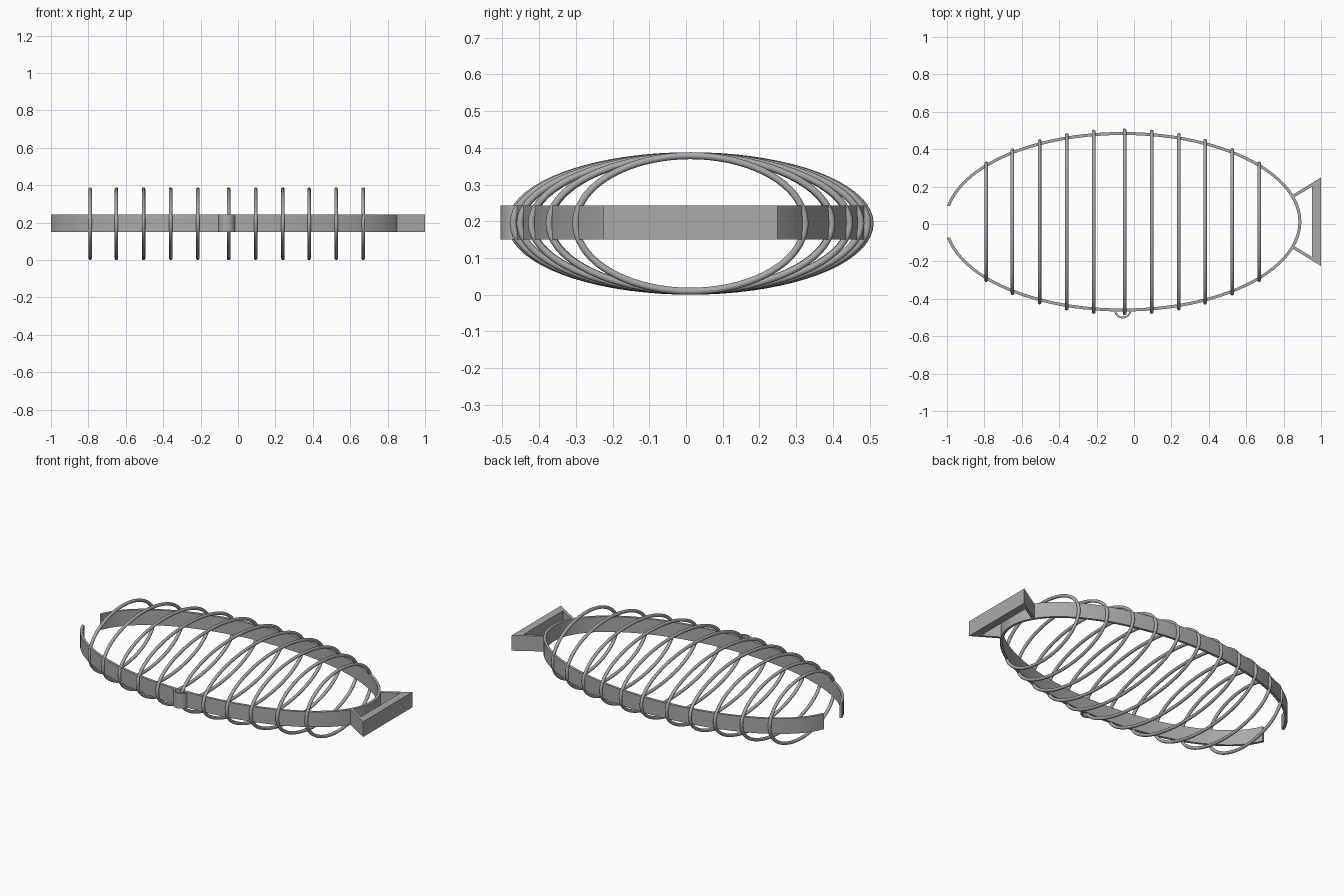
import bpy, bmesh
from math import sin, cos, pi, sqrt, radians
from mathutils import Vector

cube = bpy.data.objects.get("Cube")
if cube:
    bpy.data.objects.remove(cube, do_unlink=True)

CX, CY, CZ = -0.06, 0.012, 0.194     # centre of the oval
A, B = 0.955, 0.48                   # outer half sizes of the band
Z0, Z1 = 0.15, 0.243                 # band bottom and top

metal = bpy.data.materials.new("grey metal")
metal.use_nodes = True
grey = (0.4, 0.4, 0.4, 1)
metal.diffuse_color = grey
metal.node_tree.nodes["Principled BSDF"].inputs["Base Color"].default_value = grey


def skin(name, rings, closed):
    """Joins matching closed cross-sections into one surface."""
    bm = bmesh.new()
    rows = [[bm.verts.new(p) for p in ring] for ring in rings]
    n = len(rows[0])
    for i in range(len(rows) if closed else len(rows) - 1):
        a, b = rows[i], rows[(i + 1) % len(rows)]
        for k in range(n):
            m = (k + 1) % n
            bm.faces.new((a[k], a[m], b[m], b[k]))
    if not closed:
        bm.faces.new(rows[0])
        bm.faces.new(rows[-1][::-1])
    bmesh.ops.recalc_face_normals(bm, faces=bm.faces)
    mesh = bpy.data.meshes.new(name)
    bm.to_mesh(mesh)
    bm.free()
    mesh.materials.append(metal)
    obj = bpy.data.objects.new(name, mesh)
    bpy.context.collection.objects.link(obj)
    bpy.ops.object.select_all(action="DESELECT")
    obj.select_set(True)
    bpy.context.view_layer.objects.active = obj
    bpy.ops.object.shade_smooth_by_angle(angle=radians(35))
    return obj


def strip(name, outer, inner, closed=False):
    """Upright strip between two plan outlines."""
    rings = [[(*o, Z0), (*o, Z1), (*i, Z1), (*i, Z0)] for o, i in zip(outer, inner)]
    return skin(name, rings, closed)


def arc(cx, cy, rx, ry, start, end, steps):
    angles = [start + (end - start) * i / steps for i in range(steps + 1)]
    return [(cx + rx * cos(t), cy + ry * sin(t)) for t in angles]


# Oval band, open at its left end
gap = pi - 0.18
strip("oval_band", arc(CX, CY, A, B, -gap, gap, 96),
      arc(CX, CY, A - 0.016, B - 0.016, -gap, gap, 96))

# Small half loop on the front of the band
strip("front_loop", arc(CX, -0.462, 0.045, 0.043, pi, 2 * pi, 20),
      arc(CX, -0.462, 0.035, 0.033, pi, 2 * pi, 20))

# Flared frame at the right end
strip("end_plate", [(1, CY - 0.237), (1, CY + 0.237)],
      [(0.953, CY - 0.208), (0.953, CY + 0.208)])
for side, label in ((1, "back"), (-1, "front")):
    strip(label + "_end_arm",
          [(0.845, CY + side * 0.142), (0.96, CY + side * 0.212)],
          [(0.852, CY + side * 0.128), (0.96, CY + side * 0.193)])

# Round wire ribs, flattened ellipses that follow the oval
R = 0.0095
for number, x in enumerate((-0.79, -0.65, -0.505, -0.36, -0.215, -0.05,
                            0.095, 0.24, 0.38, 0.525, 0.67)):
    ry = 0.499 * sqrt(1 - ((x - CX) / A) ** 2) - R
    rz = CZ - R
    rings = []
    for i in range(72):
        t = 2 * pi * i / 72
        centre = Vector((x, CY + ry * cos(t), CZ + rz * sin(t)))
        out = Vector((0, rz * cos(t), ry * sin(t))).normalized()
        rings.append([centre + out * R * cos(u) + Vector((R * sin(u), 0, 0))
                      for u in (2 * pi * k / 12 for k in range(12))])
    skin("rib_%d" % (number + 1), rings, True)
